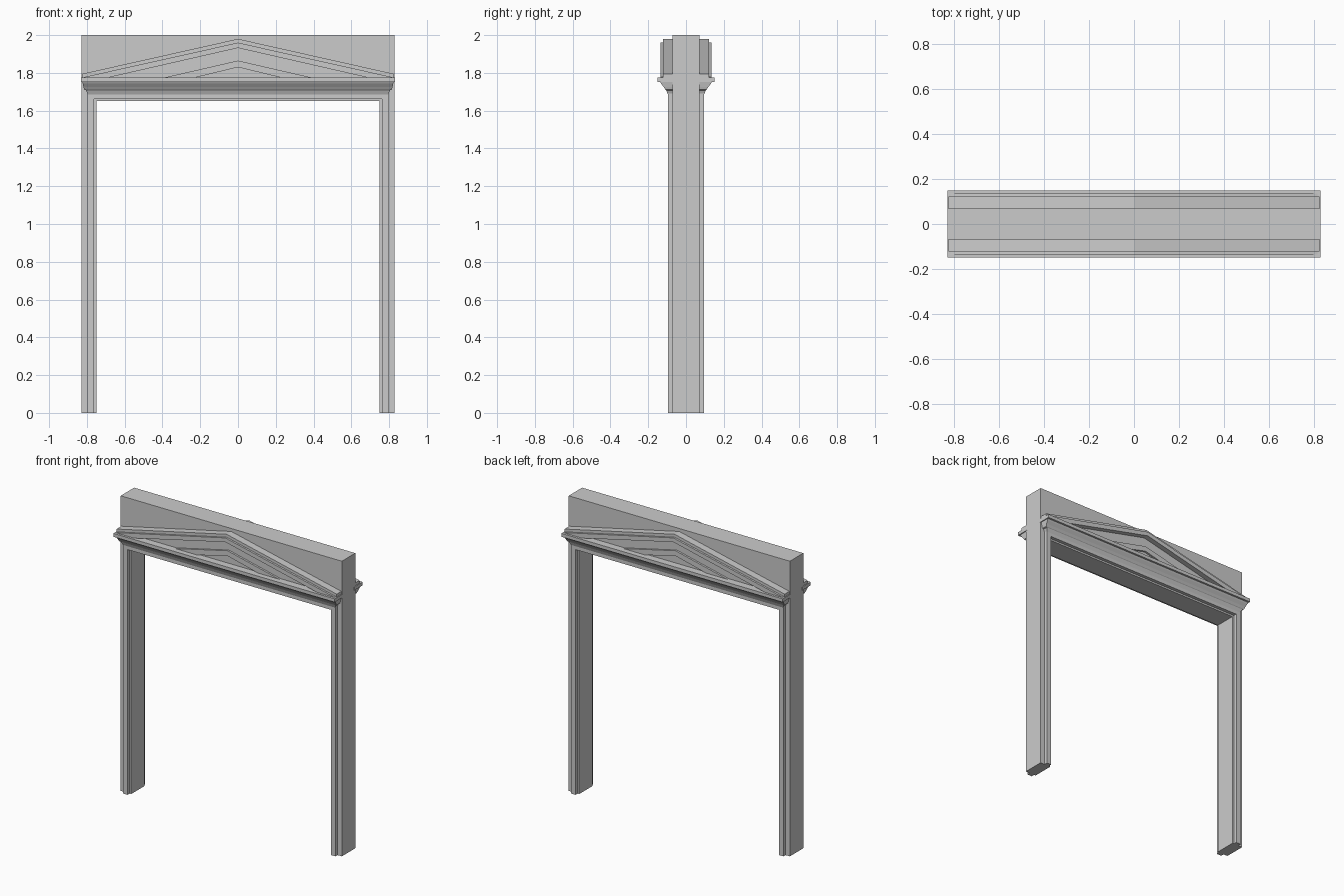
import bpy, bmesh

if "Cube" in bpy.data.objects:
    bpy.data.objects.remove(bpy.data.objects["Cube"])


def finish(bm, name):
    bmesh.ops.recalc_face_normals(bm, faces=bm.faces[:])
    me = bpy.data.meshes.new(name)
    bm.to_mesh(me)
    bm.free()
    ob = bpy.data.objects.new(name, me)
    bpy.context.scene.collection.objects.link(ob)
    return ob


def extrude_xz(name, pts, caps, y0, y1, bevel=None):
    """Extrude an outline in the XZ plane; caps list convex pieces of it."""
    bm = bmesh.new()
    a = [bm.verts.new((x, y0, z)) for x, z in pts]
    b = [bm.verts.new((x, y1, z)) for x, z in pts]
    n = len(pts)
    for i in range(n):
        j = (i + 1) % n
        bm.faces.new((a[i], a[j], b[j], b[i]))
    for c in caps:
        bm.faces.new([a[i] for i in c])
        bm.faces.new([b[i] for i in c])
    return finish(bm, name)


def portal(name, xo, zo, xi, zi, y0, y1):
    """Upside-down U: two legs joined by a head."""
    pts = [(-xo, 0), (-xo, zo), (xo, zo), (xo, 0),
           (xi, 0), (xi, zi), (-xi, zi), (-xi, 0)]
    extrude_xz(name, pts, [(0, 1, 6, 7), (1, 2, 5, 6), (2, 3, 4, 5)], y0, y1)


def chevron(name, xo, ze, zo, xi, zi, y0, y1, base=1.772):
    """Gable-shaped band."""
    pts = [(-xo, base), (-xo, ze), (0, zo), (xo, ze), (xo, base),
           (xi, base), (0, zi), (-xi, base)]
    extrude_xz(name, pts, [(0, 1, 2, 6, 7), (2, 3, 4, 5, 6)], y0, y1)


def loft(name, levels, s):
    """Stack of rectangles (half width, depth, z) on one side of the wall."""
    bm = bmesh.new()
    rings = [[bm.verts.new((x, y * s, z)) for x, y in
              ((-hx, 0.06), (hx, 0.06), (hx, d), (-hx, d))]
             for hx, d, z in levels]
    bm.faces.new(rings[0])
    bm.faces.new(rings[-1])
    for a, b in zip(rings, rings[1:]):
        for i in range(4):
            j = (i + 1) % 4
            bm.faces.new((a[i], a[j], b[j], b[i]))
    finish(bm, name)


# wall core with door opening
portal("wall_core", 0.829, 2.0, 0.75, 1.65, -0.072, 0.072)

for side, s in (("front", -1), ("back", 1)):
    # architrave set back from the opening edge
    portal(side + "_architrave", 0.797, 1.70, 0.762, 1.662, 0.065 * s, 0.095 * s)
    # cornice with sloping bed mould and flat corona
    loft(side + "_cornice", [
        (0.795, 0.095, 1.685), (0.805, 0.105, 1.708), (0.814, 0.109, 1.711),
        (0.818, 0.118, 1.725), (0.822, 0.132, 1.743), (0.824, 0.137, 1.752),
        (0.83, 0.15, 1.752), (0.83, 0.15, 1.775)], s)
    # raking mouldings
    chevron(side + "_raking_fillet", 0.825, 1.795, 1.98, 0.75, 1.94, 0.06 * s, 0.122 * s)
    chevron(side + "_raking_band", 0.815, 1.778, 1.96, 0.70, 1.932, 0.06 * s, 0.135 * s)
    # tympanum: flat field, raised inner gable band
    extrude_xz(side + "_tympanum", [(-0.74, 1.772), (0, 1.94), (0.74, 1.772)],
               [(0, 1, 2)], 0.06 * s, 0.1 * s)
    chevron(side + "_tympanum_band", 0.40, 1.773, 1.865, 0.24, 1.83, 0.06 * s, 0.113 * s)
